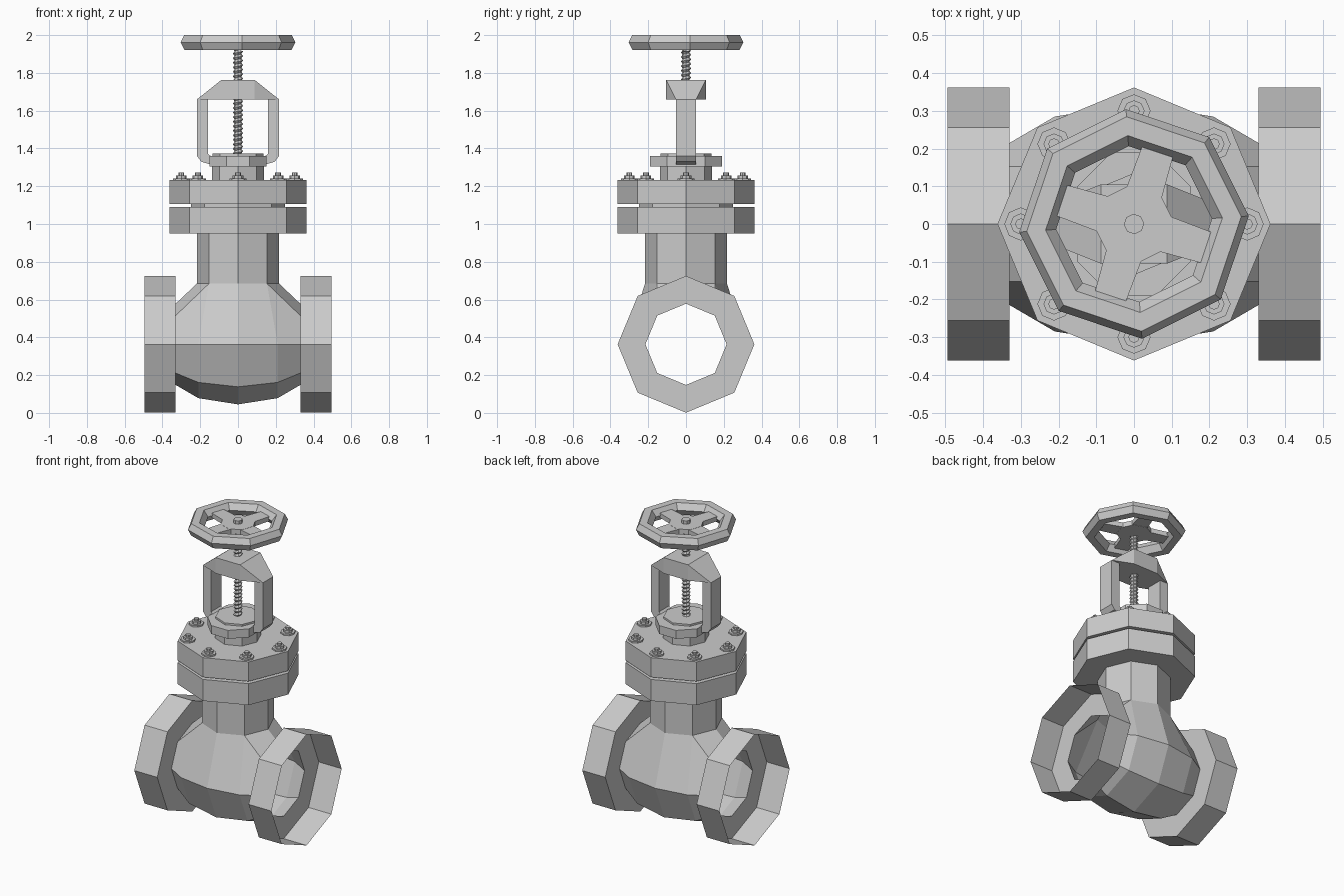
import bpy, bmesh
from math import sin, cos, pi, radians

if "Cube" in bpy.data.objects:
    bpy.data.objects.remove(bpy.data.objects["Cube"])

ZC = 0.363  # height of the pipe axis


def finish(name, bm):
    bmesh.ops.remove_doubles(bm, verts=bm.verts, dist=1e-5)
    bmesh.ops.recalc_face_normals(bm, faces=bm.faces)
    me = bpy.data.meshes.new(name)
    bm.to_mesh(me)
    bm.free()
    ob = bpy.data.objects.new(name, me)
    bpy.context.collection.objects.link(ob)
    return ob


def add_face(bm, pts):
    bm.faces.new([bm.verts.new(p) for p in pts])


def ngon(r, n=8, turn=0.0, cx=0.0, cy=0.0):
    return [(cx + r * cos(turn + 2 * pi * k / n), cy + r * sin(turn + 2 * pi * k / n)) for k in range(n)]


def prism(name, outline, z0, z1):
    """Extrude a plan outline between two heights."""
    bm = bmesh.new()
    lo = [bm.verts.new((x, y, z0)) for x, y in outline]
    hi = [bm.verts.new((x, y, z1)) for x, y in outline]
    n = len(lo)
    bm.faces.new(lo[::-1])
    bm.faces.new(hi)
    for i in range(n):
        j = (i + 1) % n
        bm.faces.new((lo[i], lo[j], hi[j], hi[i]))
    return finish(name, bm)


def mirror(ob, x=True, y=False):
    m = ob.modifiers.new("mirror", 'MIRROR')
    m.use_axis = (x, y, False)
    m.merge_threshold = 0.0005


def around_x(x, r, a):
    """Point around the pipe axis; a = 0 faces front, 90 is down."""
    return (x, -r * cos(radians(a)), ZC - r * sin(radians(a)))


# Valve body: one quarter, lower bulb plus shoulders rising into the neck
bm = bmesh.new()
stations = [(0, .318), (.21, .285), (.33, .215)]
for (xa, ra), (xb, rb) in zip(stations, stations[1:]):
    for a in (0, 45):
        add_face(bm, [around_x(xa, ra, a), around_x(xb, rb, a),
                      around_x(xb, rb, a + 45), around_x(xa, ra, a + 45)])
A, B, C = [around_x(x, r, 0) for x, r in stations]
D, E = around_x(.33, .215, -45), around_x(.33, .215, -90)
neck = [(0, -.217), (.153, -.153), (.217, 0)]
N = [(x, y, .685) for x, y in neck]
T = [(x, y, .955) for x, y in neck]
for f in ([A, B, N[1], N[0]], [B, C, D, N[1]], [D, E, N[2], N[1]],
          [N[0], N[1], T[1], T[0]], [N[1], N[2], T[2], T[1]]):
    add_face(bm, f)
mirror(finish("valve_body", bm), True, True)

# Pipe flanges: open cups with a ring-shaped floor around the bore
bm = bmesh.new()
for k in range(8):
    a, b = 45 * k, 45 * k + 45
    R, r = .362, .215
    add_face(bm, [around_x(.33, r, a), around_x(.33, r, b), around_x(.33, R, b), around_x(.33, R, a)])
    add_face(bm, [around_x(.33, R, a), around_x(.33, R, b), around_x(.495, R, b), around_x(.495, R, a)])
mirror(finish("pipe_flanges", bm))

# Bonnet flanges with gasket between
prism("neck_flange", ngon(.362), .95, 1.09)
prism("gasket", ngon(.25), 1.085, 1.11)
prism("bonnet_flange", ngon(.362), 1.105, 1.232)

# Flange bolts
for k in range(8):
    x, y = .30 * cos(k * pi / 4), .30 * sin(k * pi / 4)
    prism("bolt_washer", ngon(.044, 8, 0, x, y), 1.23, 1.242)
    prism("bolt_nut", ngon(.028, 8, 0, x, y), 1.24, 1.258)
    prism("bolt_stud", ngon(.015, 8, 0, x, y), 1.25, 1.272)

# Stuffing box and oval gland plate
prism("stuffing_box", ngon(.137), 1.23, 1.31)
prism("gland_plate", [(.15, -.10), (.15, .10), (.06, .19), (-.06, .19),
                      (-.15, .10), (-.15, -.10), (-.06, -.19), (.06, -.19)], 1.305, 1.36)
prism("gland_collar", ngon(.135), 1.355, 1.372)

# Yoke legs, profile in x-z
profile = [(.217, 1.66), (.217, 1.36), (.195, 1.33), (.13, 1.31), (.13, 1.35), (.158, 1.37), (.158, 1.66)]
bm = bmesh.new()
f = bm.faces.new([bm.verts.new((x, -.053, z)) for x, z in profile])
new = bmesh.ops.extrude_face_region(bm, geom=[f])["geom"]
bmesh.ops.translate(bm, vec=(0, .106, 0), verts=[v for v in new if isinstance(v, bmesh.types.BMVert)])
if f.is_valid and len(bm.faces) < len(profile) + 2:
    add_face(bm, [(x, -.053, z) for x, z in profile])
mirror(finish("yoke_legs", bm))

# Yoke bridge, widening towards the stem
bm = bmesh.new()
for sx in (-1, 1):
    for sy in (-1, 1):
        for x, y, z in ((.217, .053, 1.66), (.088, .105, 1.66), (.088, .105, 1.763)):
            bm.verts.new((sx * x, sy * y, z))
bmesh.ops.convex_hull(bm, input=bm.verts)
bmesh.ops.dissolve_limit(bm, angle_limit=.02, verts=bm.verts, edges=bm.edges)
finish("yoke_bridge", bm)

# Threaded stem: helical ridge strip
bm = bmesh.new()
pitch, z0, z1 = .024, 1.35, 1.95
steps = int((z1 - z0) / pitch) * 8
root, crest = [], []
for i in range(steps):
    c, s, z = cos(i * pi / 4), sin(i * pi / 4), z0 + pitch * i / 8
    root.append(bm.verts.new((.018 * c, .018 * s, z)))
    crest.append(bm.verts.new((.027 * c, .027 * s, z + pitch / 2)))
for i in range(steps - 1):
    bm.faces.new((root[i], root[i + 1], crest[i + 1], crest[i]))
    if i + 9 < steps:
        bm.faces.new((crest[i], crest[i + 1], root[i + 9], root[i + 8]))
finish("threaded_stem", bm)

# Handwheel rim: hexagonal section swept round an octagon
bm = bmesh.new()
section = [(.305, 1.962), (.285, 2.0), (.235, 2.0), (.207, 1.962), (.235, 1.922), (.285, 1.922)]
turn = radians(4)
rings = [[bm.verts.new((r * cos(turn + k * pi / 4), r * sin(turn + k * pi / 4), z)) for r, z in section]
         for k in range(8)]
for k in range(8):
    p, q = rings[k], rings[(k + 1) % 8]
    for i in range(6):
        j = (i + 1) % 6
        bm.faces.new((p[i], q[i], q[j], p[j]))
finish("handwheel_rim", bm)

# Spokes, hub and top nut
for k in range(4):
    a = radians(72 + 90 * k)
    c, s = cos(a), sin(a)
    bar = [(.06, -.05), (.225, -.042), (.225, .042), (.06, .05)]
    prism("handwheel_spoke", [(u * c - v * s, u * s + v * c) for u, v in bar], 1.945, 1.975)
prism("handwheel_hub", ngon(.105, 8, turn), 1.944, 1.976)
prism("handwheel_nut", ngon(.027, 8, turn), 1.97, 1.998)
